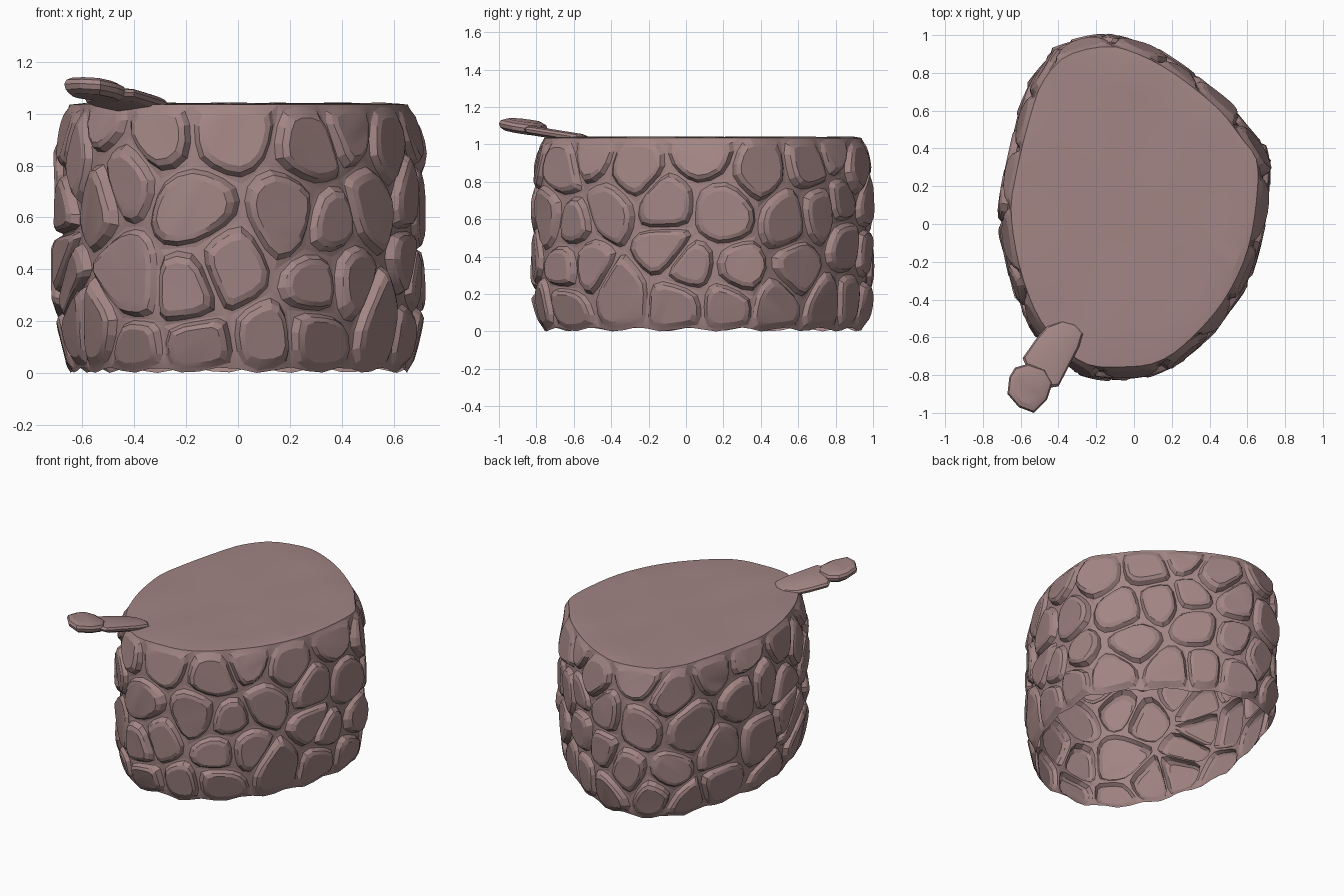
import bpy, bmesh, math, random
from mathutils import Vector

random.seed(11)
if "Cube" in bpy.data.objects:
    bpy.data.objects.remove(bpy.data.objects["Cube"])

stone = bpy.data.materials.new("dusty mauve stone")
stone.use_nodes = True
COLOR = (0.36, 0.235, 0.23, 1)
stone.diffuse_color = COLOR
stone.node_tree.nodes["Principled BSDF"].inputs["Base Color"].default_value = COLOR

H = 1.035
PLAN = [(.71, .34), (.70, .05), (.64, -.21), (.51, -.46), (.32, -.67), (.16, -.78),
        (-.02, -.815), (-.29, -.79), (-.52, -.58), (-.65, -.29), (-.71, .05),
        (-.68, .29), (-.60, .61), (-.53, .79), (-.39, .94), (-.15, 1.0),
        (.03, .96), (.24, .85), (.48, .66), (.61, .50)][::-1]


def smooth_loop(points, steps):
    """Closed Catmull-Rom curve through the plan points."""
    p = [Vector(q) for q in points]
    out = []
    for i in range(len(p)):
        a, b, c, d = (p[(i + k) % len(p)] for k in (-1, 0, 1, 2))
        for s in range(steps):
            t = s / steps
            out.append(0.5 * (2 * b + (c - a) * t + (2 * a - 5 * b + 4 * c - d) * t * t
                              + (3 * b - a - 3 * c + d) * t ** 3))
    return out


curve = smooth_loop(PLAN, 12)
lengths = [0]
for i, q in enumerate(curve):
    lengths.append(lengths[-1] + (curve[(i + 1) % len(curve)] - q).length)
PERIM = lengths[-1]


def wall_point(u, z, depth):
    """Point on the barrel-shaped wall, at arc length u and height z."""
    u = u % PERIM
    i = next(k for k in range(len(curve)) if lengths[k + 1] >= u)
    n = len(curve)
    a, b = curve[i], curve[(i + 1) % n]
    t = (u - lengths[i]) / (lengths[i + 1] - lengths[i])
    t0, t1 = b - curve[i - 1], curve[(i + 2) % n] - a
    tangent = (t0.normalized().lerp(t1.normalized(), t)).normalized()
    normal = Vector((tangent.y, -tangent.x))
    rim = min(1, max(0, min(H - z, z) / 0.1))
    inset = 0.06 * abs(2 * z / H - 1) ** 6
    p = a.lerp(b, t) + normal * (depth * rim - inset)
    if z < 0.1:
        z += (0.1 - z) * 0.11 * (1 + math.sin(u * math.tau / PERIM * 17))
    return Vector((p.x, p.y, z))


def clip(poly, mid, direction):
    """Keep the part of a polygon behind a dividing line."""
    out = []
    for i, a in enumerate(poly):
        b = poly[(i + 1) % len(poly)]
        da, db = (a - mid).dot(direction), (b - mid).dot(direction)
        if da <= 0:
            out.append(a)
        if da * db < 0:
            out.append(a.lerp(b, da / (da - db)))
    return out


def subdivided(poly, size):
    out = []
    for i, a in enumerate(poly):
        b = poly[(i + 1) % len(poly)]
        n = max(1, math.ceil((b - a).length / size - 0.001))
        out += [a.lerp(b, k / n) for k in range(n)]
    return out


# Stone layout: jittered courses wrapped around the wall
COLS, ROWS = 17, 4
sites = []
for r in range(ROWS):
    for c in range(COLS):
        u = (c + 0.5 * (r % 2) + random.uniform(-.36, .36)) * PERIM / COLS
        z = (r + 0.5 + random.uniform(-.36, .36)) * H / ROWS
        sites.append(Vector((u % PERIM, z)))
wrapped = [s + Vector((k * PERIM, 0)) for s in sites for k in (-1, 0, 1)]

bm = bmesh.new()
for s in sites:
    cell = [Vector((s.x + x, z)) for x, z in ((-.6, 0), (.6, 0), (.6, H), (-.6, H))]
    for o in wrapped:
        if 1e-6 < (o - s).length < 1.2:
            cell = clip(cell, (s + o) / 2, o - s)
    edge = subdivided(cell, 0.09)
    n = len(edge)
    centre = sum(edge, Vector((0, 0))) / n
    size = sum((q - centre).length for q in edge) / n
    # soften the corners of the raised stone
    soft = [(edge[i - 1] + 2 * q + edge[(i + 1) % n]) / 4 for i, q in enumerate(edge)]
    tilt = Vector((random.uniform(-.07, .07), random.uniform(-.07, .07)))
    high = random.uniform(-.004, .008)
    rings = [[wall_point(q.x, q.y, -.035) for q in edge]]
    for inset, depth, slope in ((.010, -.033, 0), (.030, -.008, .6), (.055, 0, 1)):
        ring = []
        for q in soft:
            q = centre.lerp(q, 1 - inset / size)
            ring.append(wall_point(q.x, q.y, depth + slope * (high + tilt.dot(q - centre))))
        rings.append(ring)
    # chisel the stone face towards a plane
    top = rings[-1]
    mid = sum(top, Vector()) / n
    normal = sum(((top[i - 1] - mid).cross(top[i] - mid) for i in range(n)), Vector()).normalized()
    rings[-1] = [q - 0.7 * normal * (q - mid).dot(normal) for q in top]
    verts = [[bm.verts.new(q) for q in ring] for ring in rings]
    for a, b in zip(verts, verts[1:]):
        for i in range(n):
            j = (i + 1) % n
            bm.faces.new((a[i], a[j], b[j], b[i]))
    # split the face into two or three broad facets
    last = verts[-1]
    k = random.randrange(n)
    last = last[k:] + last[:k]
    cut = max(2, min(n - 2, n // 2 + random.choice((-1, 0, 1))))
    bm.faces.new(last[:cut + 1])
    bm.faces.new(last[cut:] + last[:1])
bmesh.ops.remove_doubles(bm, verts=bm.verts, dist=0.002)

# Flat, gently uneven top; the underside stays open
rim = [v for v in bm.verts if v.is_boundary and v.co.z > H - 0.01]
rim.sort(key=lambda v: math.atan2(v.co.y - 0.08, v.co.x))
hub = Vector((-0.02, 0.08, H))
previous = rim
for scale in (.95, .75, .5, .25):
    ring = []
    for v in rim:
        p = hub.lerp(v.co, scale)
        p.z = H + 0.004 + 0.004 * math.sin(p.x * 9 + 2 * p.y) * math.cos(p.y * 7 - 3 * p.x)
        ring.append(bm.verts.new(p))
    for i in range(len(rim)):
        j = (i + 1) % len(rim)
        bm.faces.new((previous[i], previous[j], ring[j], ring[i]))
    previous = ring
bm.faces.new(previous)
bmesh.ops.recalc_face_normals(bm, faces=bm.faces)


def finish(name, bm, angle):
    mesh = bpy.data.meshes.new(name)
    bm.to_mesh(mesh)
    bm.free()
    mesh.materials.append(stone)
    ob = bpy.data.objects.new(name, mesh)
    bpy.context.collection.objects.link(ob)
    bpy.ops.object.select_all(action='DESELECT')
    ob.select_set(True)
    bpy.context.view_layer.objects.active = ob
    bpy.ops.object.shade_smooth_by_angle(angle=math.radians(angle))
    return ob


finish("stone_wall_and_top", bm, 14)


def slab(name, outline, height, thick):
    """Rounded flat stone whose underside follows a sloping plane."""
    bm = bmesh.new()
    mid = sum((Vector(q) for q in outline), Vector((0, 0))) / len(outline)
    rings = []
    for scale, level in ((.78, 0), (.96, .25), (1, .55), (.93, .82), (.72, 1)):
        ring = []
        for q in outline:
            p = mid.lerp(Vector(q), scale)
            ring.append(bm.verts.new((p.x, p.y, height(p.x, p.y) + thick * level)))
        rings.append(ring)
    n = len(outline)
    for a, b in zip(rings, rings[1:]):
        for i in range(n):
            bm.faces.new((a[i], a[(i + 1) % n], b[(i + 1) % n], b[i]))
    bm.faces.new(rings[0][::-1])
    bm.faces.new(rings[-1])
    bmesh.ops.recalc_face_normals(bm, faces=bm.faces)
    finish(name, bm, 25)


# Two overlapping stones jutting from the front right edge
slab("inner_ledge_stone",
     [(-.46, -.54), (-.38, -.51), (-.31, -.53), (-.27, -.58), (-.29, -.65),
      (-.40, -.86), (-.47, -.87), (-.55, -.80), (-.59, -.71), (-.52, -.61)],
     lambda x, y: 1.005 - 0.16 * (y + .55), 0.05)
slab("outer_ledge_stone",
     [(-.63, -.76), (-.56, -.74), (-.47, -.77), (-.43, -.84), (-.46, -.93),
      (-.53, -1.0), (-.61, -.97), (-.67, -.90), (-.66, -.81)],
     lambda x, y: 1.05 - 0.12 * (y + .76) - 0.1 * (x + .55), 0.065)
